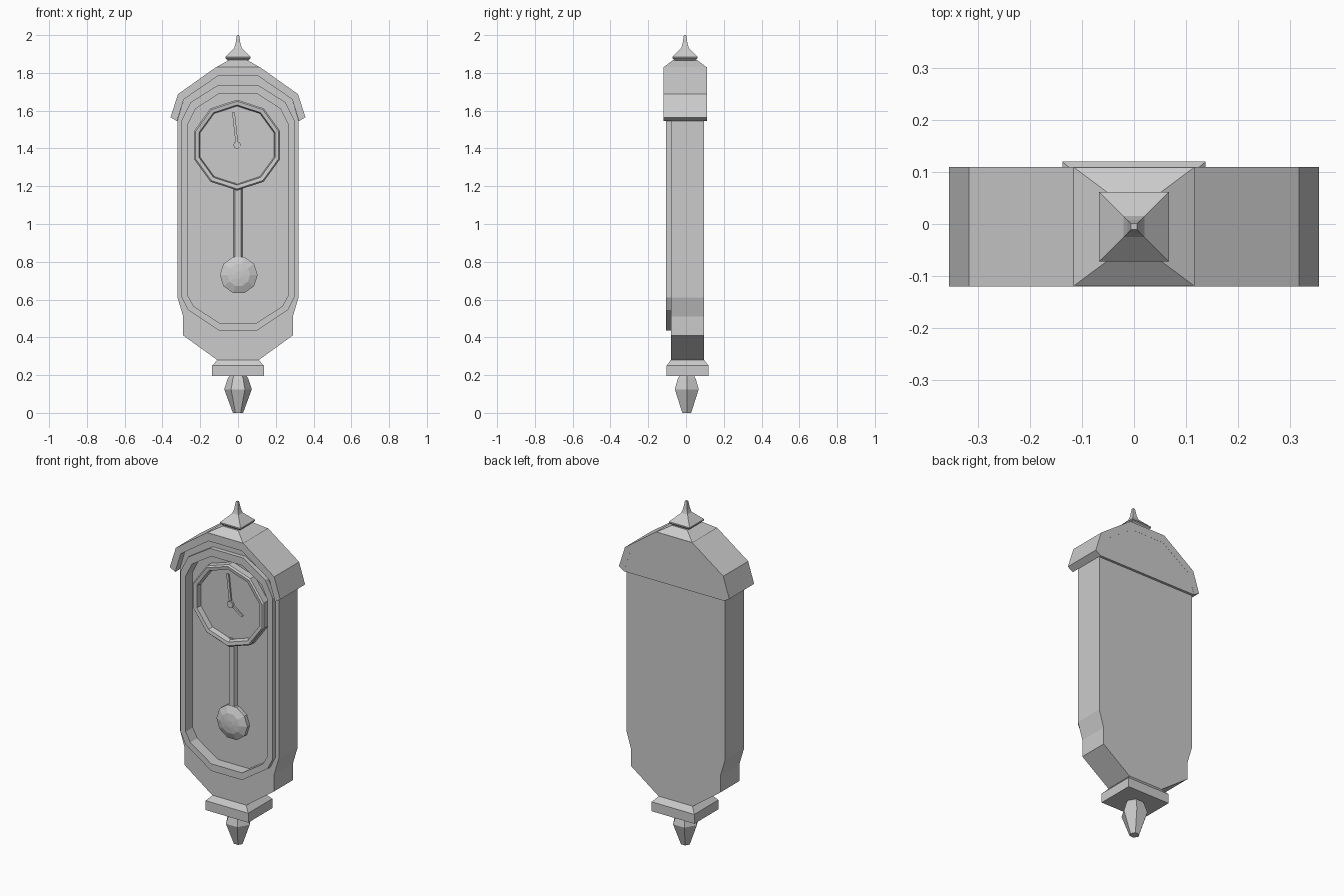
import bpy, bmesh, math

if "Cube" in bpy.data.objects:
    bpy.data.objects.remove(bpy.data.objects["Cube"])


def loft(name, loops, cap=True, closed=False):
    """Skin a list of equal-length point loops into one mesh object."""
    bm = bmesh.new()
    rings = [[bm.verts.new(p) for p in loop] for loop in loops]
    pairs = list(zip(rings, rings[1:]))
    if closed:
        pairs.append((rings[-1], rings[0]))
    for a, b in pairs:
        n = len(a)
        for i in range(n):
            j = (i + 1) % n
            bm.faces.new((a[i], a[j], b[j], b[i]))
    if cap and not closed:
        bm.faces.new(rings[0])
        bm.faces.new(rings[-1])
    bmesh.ops.recalc_face_normals(bm, faces=bm.faces)
    me = bpy.data.meshes.new(name)
    bm.to_mesh(me)
    bm.free()
    ob = bpy.data.objects.new(name, me)
    bpy.context.collection.objects.link(ob)
    return ob


def mirror(half):
    """Right-hand outline (x, z) -> full symmetric outline."""
    return half + [(-x, z) for x, z in reversed(half)]


def at(outline, y):
    return [(x, y, z) for x, z in outline]


def prism(name, outline, y0, y1):
    return loft(name, [at(outline, y0), at(outline, y1)])


def ngon(n, r, cx, cz, phase=0.0):
    return [(cx + r * math.sin(phase + 2 * math.pi * i / n),
             cz + r * math.cos(phase + 2 * math.pi * i / n)) for i in range(n)]


def rect(hx, y0, y1, z):
    return [(-hx, y0, z), (hx, y0, z), (hx, y1, z), (-hx, y1, z)]


FLOOR = -0.04

# case with window recess
roof_in = [(0.107, 1.783), (0.287, 1.66), (0.323, 1.544)]
case = prism("case", mirror([(0.107, 1.783), (0.287, 1.66), (0.32, 1.55), (0.32, 0.61),
                             (0.29, 0.51), (0.29, 0.41), (0.11, 0.28)]), -0.08, 0.095)
window = mirror([(0.10, 1.69), (0.225, 1.61), (0.265, 1.53),
                 (0.265, 0.62), (0.235, 0.565), (0.10, 0.477)])
cutter = prism("window_cutter", window, -0.2, FLOOR)
cutter.hide_render = True
mod = case.modifiers.new("window", 'BOOLEAN')
mod.operation = 'DIFFERENCE'
mod.solver = 'EXACT'
mod.object = cutter
bpy.context.view_layer.objects.active = case
bpy.ops.object.modifier_apply(modifier=mod.name)
bpy.data.objects.remove(cutter)

# raised door frame around the window
outer = mirror([(0.107, 1.735), (0.25, 1.645), (0.298, 1.55),
                (0.298, 0.61), (0.265, 0.545), (0.10, 0.435)])
loft("door_frame", [at(outer, -0.075), at(outer, -0.105),
                    at(window, -0.105), at(window, -0.06)], closed=True)

# roof hood: bent strip, back panel and sloped cap
roof_out = [(0.117, 1.83), (0.318, 1.687), (0.357, 1.565)]
hood = roof_out + roof_in[::-1]
out_full = [(-x, z) for x, z in roof_out[::-1]] + roof_out
in_full = [(-x, z) for x, z in roof_in[::-1]] + roof_in
prism_outline = out_full + in_full[::-1]
prism("roof_hood", prism_outline, -0.12, 0.11)
prism("roof_back", mirror(roof_out + [(0.323, 1.544)]), 0.09, 0.1095)
loft("roof_cap", [rect(0.117, -0.12, 0.11, 1.829), rect(0.05, -0.07, 0.06, 1.867)])

# top spire, square section
spire = [(0.05, 1.862), (0.067, 1.878), (0.067, 1.885), (0.02, 1.932), (0.013, 1.955), (0.006, 2.0)]
loft("top_spire", [rect(r, -0.005 - r, -0.005 + r, z) for r, z in spire])

# bottom plinth with chamfered top
loft("plinth", [rect(0.138, -0.102, 0.12, 0.195), rect(0.138, -0.102, 0.12, 0.25),
                rect(0.108, -0.08, 0.095, 0.281)])

# six-sided drop under the plinth
drop = [(0.027, 0.0), (0.073, 0.125), (0.055, 0.18), (0.045, 0.198)]
loft("bottom_drop", [[(x, y + 0.004, z) for x, y in ngon(6, r, 0, 0, math.pi / 2)]
                     for r, z in drop])

# dial and ten-sided bezel
CX, CZ = -0.005, 1.418
prism("dial", ngon(10, 0.225, CX, CZ), FLOOR + 0.005, -0.055)
bezel = [(0.24, FLOOR + 0.005), (0.24, -0.08), (0.232, -0.088), (0.212, -0.085), (0.205, -0.05)]
loft("bezel", [at(ngon(10, r, CX, CZ), y) for r, y in bezel], closed=True)


# hands and hub
def hand(name, tip, w, y):
    dx, dz = tip[0] - CX, tip[1] - CZ
    l = math.hypot(dx, dz)
    nx, nz = -dz / l * w, dx / l * w
    prism(name, [(CX + nx, CZ + nz), (tip[0] + nx, tip[1] + nz),
                 (tip[0] - nx, tip[1] - nz), (CX - nx, CZ - nz)], -0.05, y)


hand("minute_hand", (-0.024, 1.59), 0.007, -0.064)
hand("hour_hand", (0.07, 1.367), 0.007, -0.062)
prism("hand_hub", ngon(8, 0.02, CX, CZ), -0.05, -0.068)

# pendulum rod and domed bob
rod = [(-0.026, FLOOR + 0.005), (-0.016, -0.06), (0.016, -0.06), (0.026, FLOOR + 0.005)]
loft("pendulum_rod", [[(x, y, z) for x, y in rod] for z in (0.78, 1.22)])
bob = [(0.1, FLOOR + 0.005), (0.1, -0.062), (0.06, -0.08), (0.02, -0.085)]
loft("pendulum_bob", [at(ngon(10, r, 0.004, 0.73, math.pi / 10), y) for r, y in bob])
